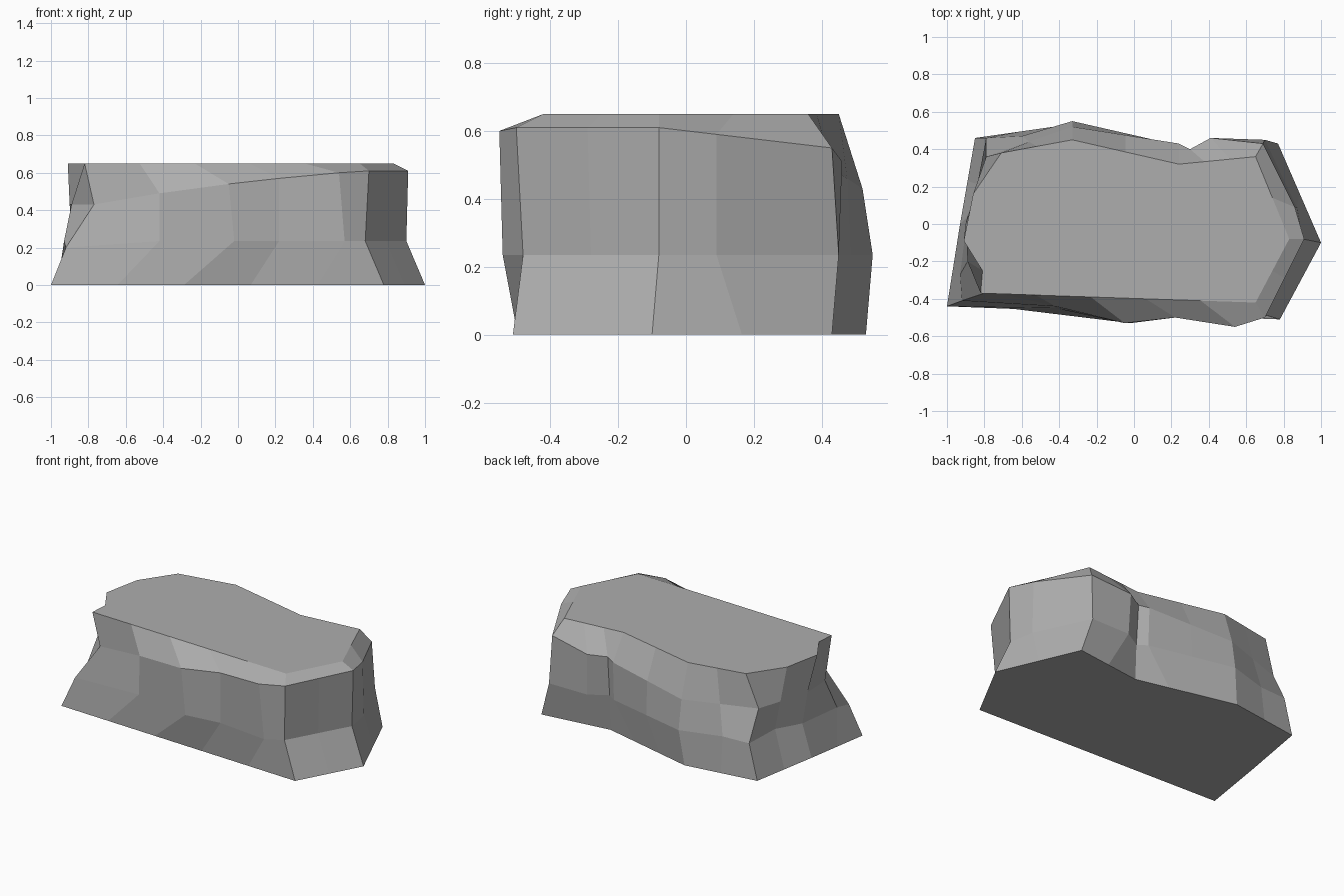
import bpy
import bmesh
from mathutils import Vector

COLUMNS = 20  # vertical columns of facets around the rock

default_cube = bpy.data.objects.get("Cube")
if default_cube:
    bpy.data.objects.remove(default_cube, do_unlink=True)


def make_material(name, colour):
    material = bpy.data.materials.new(name)
    material.use_nodes = True
    material.diffuse_color = colour
    shader = material.node_tree.nodes["Principled BSDF"]
    shader.inputs["Base Color"].default_value = colour
    shader.inputs["Roughness"].default_value = .9
    return material


def make_ring(mesh, corners, height):
    """Turn key corners, given by column, into a full ring of vertices.

    Columns between two key corners are spaced evenly along the straight edge.
    A corner may carry its own height as a third value.
    """
    points = {}
    for column, corner in corners.items():
        points[column] = Vector((*corner, height)[:3])
    keys = sorted(points)
    ring = []
    for start, end in zip(keys, keys[1:] + [keys[0] + COLUMNS]):
        for column in range(start, end):
            blend = (column - start) / (end - start)
            position = points[start].lerp(points[end % COLUMNS], blend)
            ring.append(mesh.verts.new(position))
    return ring


def bridge_rings(mesh, lower, upper):
    """Skin the band between two rings with flat facets."""
    for column in range(COLUMNS):
        following = (column + 1) % COLUMNS
        mesh.faces.new((lower[column], lower[following],
                        upper[following], upper[column]))


# Footprint on the ground, anticlockwise from the front right corner
foot = {0: (-1, -.44), 5: (.78, -.51), 7: (1, -.1), 9: (.77, .43),
        11: (.3, .37), 14: (-.36, .53), 16: (-.85, .46),
        18: (-.93, 0)}

# Waist, where the flared foot meets the steep sides
waist = {0: (-.92, -.41, .2), 1: (-.42, -.45), 2: (-.02, -.53),
         3: (.22, -.5), 4: (.57, -.54), 5: (.68, -.48), 7: (.9, -.08),
         8: (.87, .09), 9: (.7, .45), 10: (.42, .45), 11: (.3, .38),
         12: (.24, .42), 14: (-.33, .55), 15: (-.6, .47),
         16: (-.79, .46), 17: (-.8, .2), 18: (-.89, .04),
         19: (-.93, -.27)}

# Shoulder, the sloping line under the bevelled rim
shoulder = {0: (-.77, -.36, .43), 1: (-.42, -.44, .49),
            2: (-.05, -.53, .54), 3: (.22, -.5, .57),
            4: (.54, -.55, .6), 5: (.7, -.5, .61), 7: (.91, -.08, .61),
            8: (.86, .09, .59), 9: (.69, .43, .55), 10: (.41, .46, .51),
            11: (.3, .4, .5), 12: (.24, .43, .49), 14: (-.33, .52, .43),
            16: (-.79, .36, .43), 17: (-.84, .2, .43),
            18: (-.9, 0, .43), 19: (-.89, -.2, .43)}

# Rim of the level top, with a small notch at one end
rim = {0: (-.82, -.37), 5: (.65, -.42), 7: (.83, -.08), 9: (.65, .36),
       12: (.24, .32), 14: (-.33, .45), 16: (-.71, .38),
       17: (-.86, .16), 18: (-.91, -.09), 19: (-.81, -.25)}

# Rock body: bands of facets closed by a base and a flat top
mesh = bmesh.new()
rings = [make_ring(mesh, foot, 0), make_ring(mesh, waist, .235),
         make_ring(mesh, shoulder, .5), make_ring(mesh, rim, .65)]
for lower, upper in zip(rings, rings[1:]):
    bridge_rings(mesh, lower, upper)
mesh.faces.new(list(reversed(rings[0])))
mesh.faces.new(rings[-1])
bmesh.ops.recalc_face_normals(mesh, faces=mesh.faces)

rock_data = bpy.data.meshes.new("flat_rock")
mesh.to_mesh(rock_data)
mesh.free()
rock_data.materials.append(make_material("stone_grey", (.42, .42, .42, 1)))
rock = bpy.data.objects.new("flat_rock", rock_data)
bpy.context.collection.objects.link(rock)
